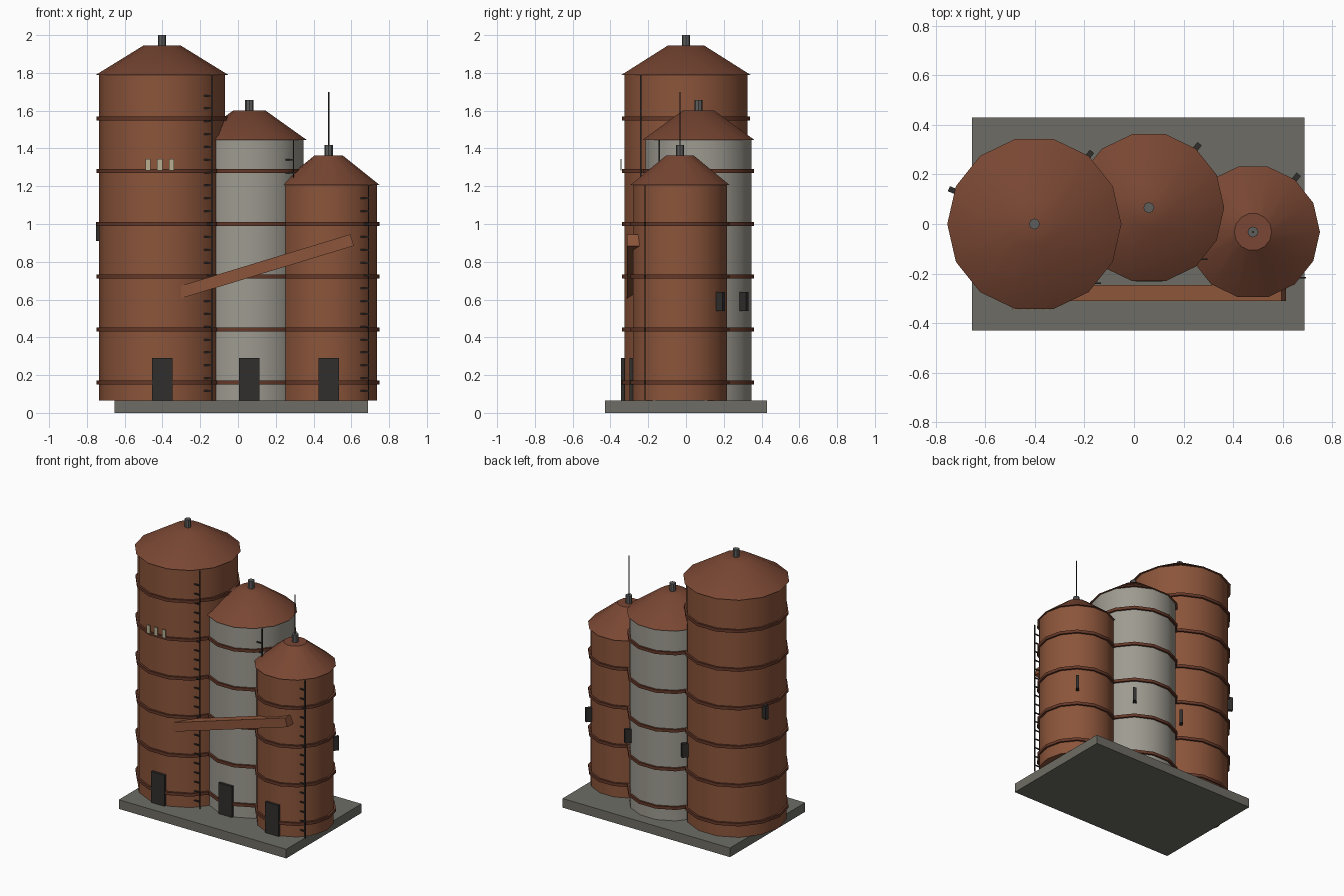
import bpy, bmesh, math
from mathutils import Matrix

if "Cube" in bpy.data.objects:
    bpy.data.objects.remove(bpy.data.objects["Cube"])

SIDES = 14
BASE_TOP = 0.066


def material(name, rgb):
    m = bpy.data.materials.new(name)
    m.diffuse_color = (*rgb, 1)
    m.use_nodes = True
    m.node_tree.nodes["Principled BSDF"].inputs["Base Color"].default_value = m.diffuse_color
    return m


RUST = material("rust", (0.26, 0.09, 0.043))
ROOF = material("roof_rust", (0.19, 0.062, 0.033))
BAND = material("band_rust", (0.13, 0.04, 0.022))
PALE = material("pale_metal", (0.34, 0.325, 0.28))
STONE = material("concrete", (0.155, 0.152, 0.13))
DARK = material("dark_metal", (0.03, 0.028, 0.026))
PIPE = material("pipe_grey", (0.11, 0.11, 0.108))
GLASS = material("window_pale", (0.48, 0.43, 0.28))


def finish(bm, name, mat, smooth=None):
    bmesh.ops.recalc_face_normals(bm, faces=bm.faces)
    me = bpy.data.meshes.new(name)
    bm.to_mesh(me)
    bm.free()
    me.materials.append(mat)
    ob = bpy.data.objects.new(name, me)
    bpy.context.collection.objects.link(ob)
    if smooth:
        bpy.ops.object.select_all(action='DESELECT')
        ob.select_set(True)
        bpy.context.view_layer.objects.active = ob
        bpy.ops.object.shade_smooth_by_angle(angle=math.radians(smooth))
    return ob


def add_box(bm, center, size, rot=Matrix()):
    m = Matrix.Translation(center) @ rot @ Matrix.Diagonal((*size, 1))
    bmesh.ops.create_cube(bm, size=1, matrix=m)


def box(name, center, size, mat, rot=Matrix()):
    bm = bmesh.new()
    add_box(bm, center, size, rot)
    return finish(bm, name, mat)


def frustum(name, x, y, z0, z1, r0, r1, mat, sides=SIDES, smooth=37):
    # corner points along +x, like the silo plan
    bm = bmesh.new()
    m = Matrix.Translation((x, y, (z0 + z1) / 2)) @ Matrix.Rotation(math.pi / 2, 4, 'Z')
    bmesh.ops.create_cone(bm, cap_ends=True, segments=sides, radius1=r0,
                          radius2=r1, depth=z1 - z0, matrix=m)
    return finish(bm, name, mat, smooth)


def add_ring(bm, x, y, z, major, half):
    # square-section hoop
    rows = []
    for i in range(SIDES):
        a = 2 * math.pi * i / SIDES
        rows.append([bm.verts.new((x + (major + u * half) * math.cos(a),
                                   y + (major + u * half) * math.sin(a), z + v * half))
                     for u, v in ((1, 1), (-1, 1), (-1, -1), (1, -1))])
    for i in range(SIDES):
        p, q = rows[i], rows[(i + 1) % SIDES]
        for j in range(4):
            k = (j + 1) % 4
            bm.faces.new((p[j], q[j], q[k], p[k]))


def hatch(name, x, y, r, angle, z):
    d = r + 0.016
    box(name, (x + d * math.cos(angle), y + d * math.sin(angle), z),
        (0.05, 0.022, 0.10), DARK, Matrix.Rotation(angle, 4, 'Z'))


def silo(tag, x, y, r, top, bands, mat):
    frustum(tag + "_body", x, y, BASE_TOP, top, r, r, mat)
    roof_top = top + 0.156
    frustum(tag + "_roof", x, y, top, roof_top, r * 1.055, r * 0.295, ROOF)
    frustum(tag + "_vent", x, y, roof_top - 0.01, roof_top + 0.055, 0.022, 0.022, PIPE, 8)

    # hoops around the shell
    bm = bmesh.new()
    for i in range(bands):
        add_ring(bm, x, y, 0.162 + 0.2795 * i, r + 0.003, 0.0105)
    finish(bm, tag + "_hoops", BAND, 30)

    # ladder on the front right quarter
    bm = bmesh.new()
    d = (r + 0.006) * math.sqrt(0.5)
    lx, ly = x + d, y - d
    for s in (-1, 1):
        add_box(bm, (lx + s * 0.026, ly, (BASE_TOP + top) / 2),
                (0.006, 0.006, top - BASE_TOP))
    for i in range(int((top - BASE_TOP - 0.03) / 0.068)):
        add_box(bm, (lx, ly, BASE_TOP + 0.05 + 0.068 * i), (0.052, 0.006, 0.008))
    finish(bm, tag + "_ladder", DARK)

    # door and rear hatch
    box(tag + "_door", (x, y - r, BASE_TOP + 0.112), (0.108, 0.02, 0.224), DARK)
    hatch(tag + "_rear_hatch", x, y, r, 0.9, 0.59)


box("base_slab", (0.017, 0, BASE_TOP / 2), (1.34, 0.86, BASE_TOP), STONE)

silo("tall_silo", -0.402, 0.0, 0.333, 1.789, 6, RUST)
silo("middle_silo", 0.06, 0.066, 0.288, 1.445, 5, PALE)
silo("short_silo", 0.48, -0.032, 0.256, 1.206, 4, RUST)

hatch("side_hatch", -0.402, 0.0, 0.332, 2.75, 0.96)

# mast on the short silo
frustum("mast", 0.48, -0.032, 1.40, 1.70, 0.004, 0.004, DARK, 6)

# small windows on the tall silo
for i in (-1, 0, 1):
    box("window_%d" % (i + 2), (-0.414 + 0.062 * i, -0.344, 1.314), (0.028, 0.005, 0.06), GLASS)

# sloping conveyor chute across the front
x0, z0, x1, z1 = -0.36, 0.622, 0.604, 0.915
box("conveyor_chute", ((x0 + x1) / 2, -0.279, (z0 + z1) / 2),
    (math.hypot(x1 - x0, z1 - z0), 0.065, 0.064), RUST,
    Matrix.Rotation(-math.atan2(z1 - z0, x1 - x0), 4, 'Y'))
